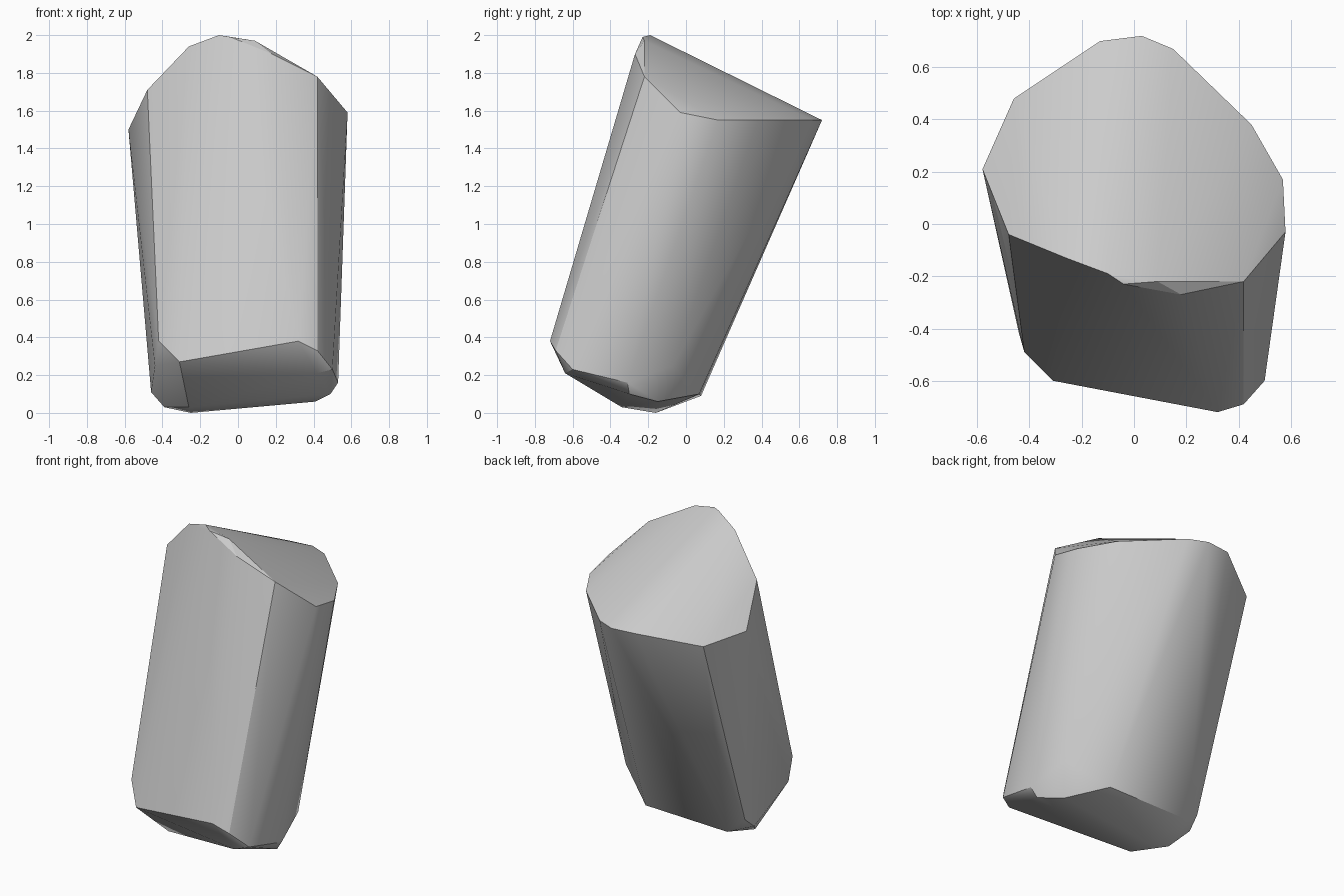
import bpy, bmesh, math

# Corners of the slanted upper facet, going round from the front peak
upper = [(-0.10, -0.19, 2.00), (-0.04, -0.23, 1.99), (0.09, -0.22, 1.97),
         (0.18, -0.27, 1.90), (0.42, -0.22, 1.78), (0.58, -0.03, 1.59),
         (0.57, 0.17, 1.55), (0.45, 0.38, 1.55), (0.15, 0.67, 1.55),
         (0.03, 0.72, 1.55), (-0.13, 0.70, 1.55), (-0.46, 0.48, 1.47),
         (-0.58, 0.21, 1.50), (-0.48, -0.04, 1.71), (-0.26, -0.13, 1.94)]

# Corners of the chipped lower end: outer rim, then underside
rim = [(0.32, -0.72, 0.38), (0.42, -0.69, 0.33), (0.50, -0.60, 0.23),
       (0.53, -0.31, 0.16), (0.48, -0.07, 0.25), (0.33, 0.02, 0.22),
       (0.24, 0.07, 0.10), (-0.35, 0.08, 0.09), (-0.45, 0.04, 0.18),
       (-0.44, -0.42, 0.25), (-0.42, -0.49, 0.38), (-0.31, -0.60, 0.27)]
underside = [(0.42, -0.64, 0.21), (0.49, -0.30, 0.10), (0.41, -0.15, 0.06),
             (-0.46, -0.04, 0.11), (-0.39, -0.15, 0.03),
             (-0.26, -0.34, 0.03), (-0.25, -0.16, 0.00)]

# Wrap the corners in a convex faceted boulder
bm = bmesh.new()
for co in upper + rim + underside:
    bm.verts.new(co)
hull = bmesh.ops.convex_hull(bm, input=bm.verts[:])
loose = [v for v in bm.verts if not v.link_faces]
bmesh.ops.delete(bm, geom=loose, context='VERTS')
bmesh.ops.recalc_face_normals(bm, faces=bm.faces[:])

mesh = bpy.data.meshes.new("boulder")
bm.to_mesh(mesh)
bm.free()
boulder = bpy.data.objects.new("boulder", mesh)
bpy.context.collection.objects.link(boulder)

# Soft shading between shallow facets, crisp ridges elsewhere
bpy.context.view_layer.objects.active = boulder
boulder.select_set(True)
bpy.ops.object.shade_smooth_by_angle(angle=math.radians(30))
